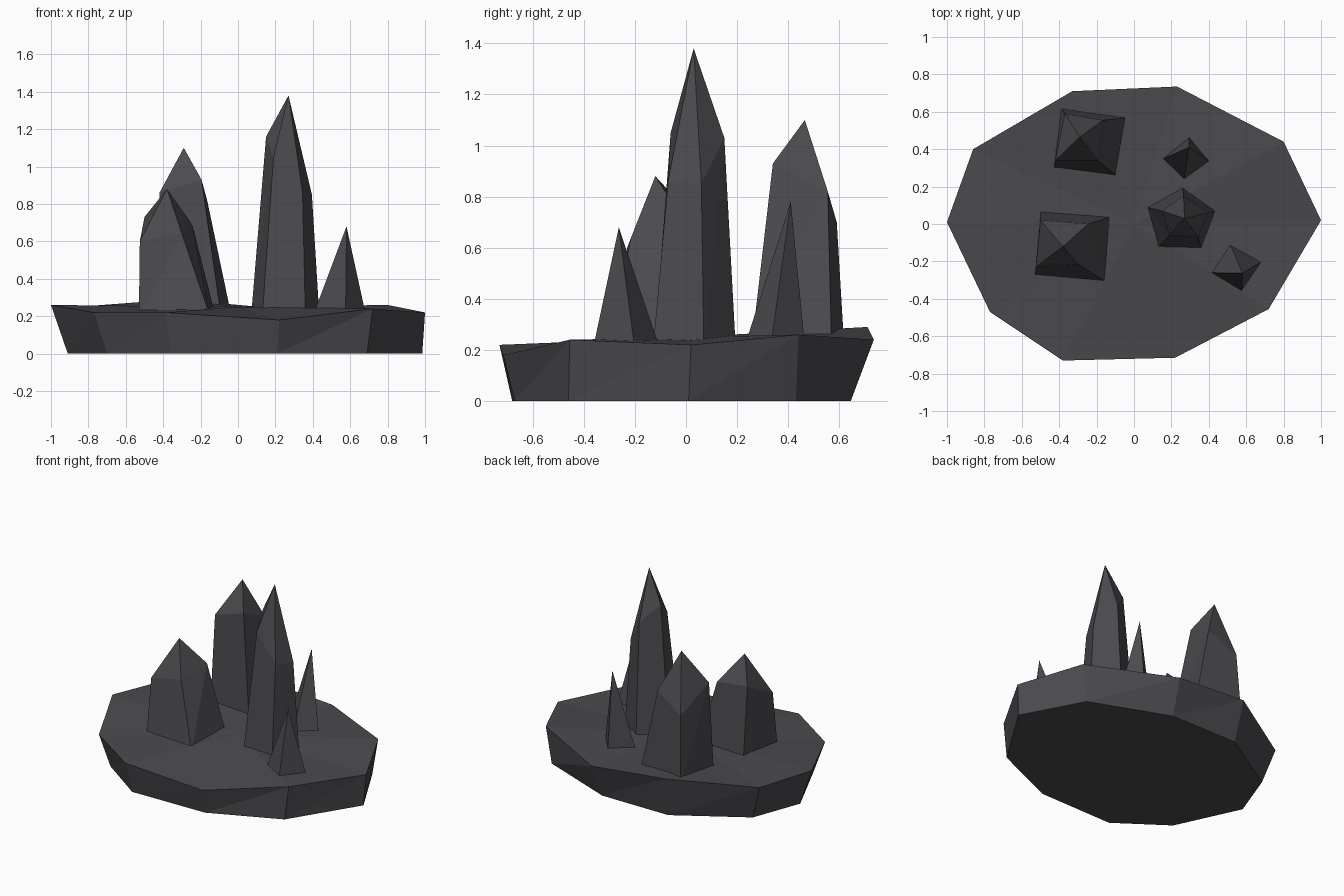
import bpy

if "Cube" in bpy.data.objects:
    bpy.data.objects.remove(bpy.data.objects["Cube"])

stone = bpy.data.materials.new("dark_grey_stone")
stone.use_nodes = True
stone.diffuse_color = (0.07, 0.068, 0.076, 1)
bsdf = next(n for n in stone.node_tree.nodes if n.type == "BSDF_PRINCIPLED")
bsdf.inputs["Base Color"].default_value = stone.diffuse_color
bsdf.inputs["Roughness"].default_value = 0.9


def rock(name, rings, peak, cap_bottom=True):
    """Join stacked rings of equal size and close them in a peak."""
    n = len(rings[0])
    verts = [p for ring in rings for p in ring] + [peak]
    faces = [tuple(reversed(range(n)))] if cap_bottom else []
    for r in range(len(rings) - 1):
        for i in range(n):
            j = (i + 1) % n
            a, b = r * n + i, r * n + j
            faces += [(a, b, b + n), (a, b + n, a + n)]
    last = (len(rings) - 1) * n
    faces += [(last + i, last + (i + 1) % n, len(verts) - 1) for i in range(n)]
    mesh = bpy.data.meshes.new(name)
    mesh.from_pydata(verts, [], faces)
    mesh.materials.append(stone)
    mesh.update()
    obj = bpy.data.objects.new(name, mesh)
    bpy.context.collection.objects.link(obj)
    return obj


def foot(points, z=0.2):
    return [(x, y, z) for x, y in points]


# Slab: uneven ten-sided rim over a smaller flat underside
rim = [(-1, .01, .26), (-.77, -.47, .22), (-.38, -.73, .22), (.22, -.715, .18),
       (.72, -.455, .24), (1, .02, .22), (.8, .44, .26), (.23, .735, .24),
       (-.33, .71, .29), (-.86, .4, .25)]
underside = foot([(-.91, .01), (-.7, -.44), (-.36, -.68), (.21, -.67), (.69, -.46),
                  (.985, .01), (.76, .43), (.21, .645), (-.31, .645), (-.78, .36)], 0)
rock("base_slab", [underside, rim], (0, 0, .25))

# Tall five-sided spire
rock("tall_spire",
     [foot([(.07, .09), (.13, -.125), (.36, -.13), (.435, .07), (.26, .195)]),
      [(.15, .07, 1.16), (.19, -.06, 1.05), (.345, -.07, .86),
       (.395, .06, .85), (.265, .15, 1.03)]],
     (.27, .03, 1.38))

# Broad four-sided spires with uneven shoulders
rock("back_spire",
     [foot([(-.43, .3), (-.09, .255), (-.035, .57), (-.39, .62)]),
      [(-.42, .34, .86), (-.195, .34, .93), (-.165, .555, .82), (-.37, .59, .7)]],
     (-.29, .465, 1.1))
rock("front_spire",
     [foot([(-.53, -.275), (-.15, -.31), (-.12, .04), (-.5, .07)]),
      [(-.525, -.23, .6), (-.3, -.215, .64), (-.245, 0, .69), (-.5, .02, .73)]],
     (-.38, -.12, .88))

# Small pointed shards
rock("front_shard", [foot([(.4, -.26), (.575, -.365), (.685, -.2), (.51, -.1)])],
     (.58, -.263, .68))
rock("back_shard", [foot([(.145, .345), (.265, .225), (.41, .33), (.295, .467)])],
     (.295, .41, .78))
